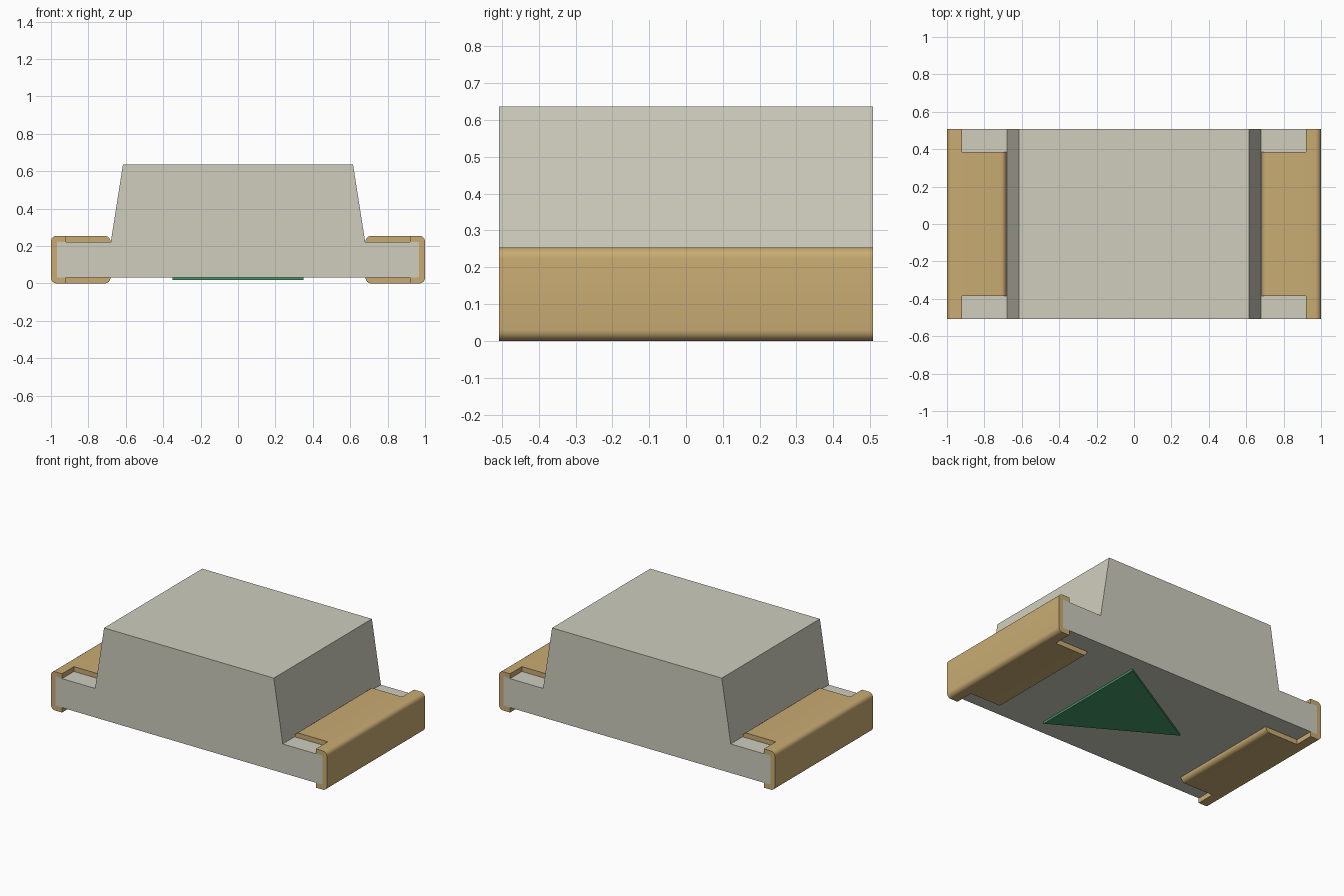
import bpy, bmesh
from math import sin, cos, pi, radians

if "Cube" in bpy.data.objects:
    bpy.data.objects.remove(bpy.data.objects["Cube"])

HALF_Y = 0.508


def material(name, rgb):
    m = bpy.data.materials.new(name)
    m.diffuse_color = (*rgb, 1)
    m.use_nodes = True
    m.node_tree.nodes["Principled BSDF"].inputs["Base Color"].default_value = m.diffuse_color
    return m


def add_object(name, bm, mat=None):
    bmesh.ops.recalc_face_normals(bm, faces=bm.faces)
    me = bpy.data.meshes.new(name)
    bm.to_mesh(me)
    bm.free()
    ob = bpy.data.objects.new(name, me)
    bpy.context.collection.objects.link(ob)
    if mat:
        me.materials.append(mat)
    return ob


def prism(name, points, offset, mat):
    """Extrude a closed outline of 3D points along an offset."""
    bm = bmesh.new()
    face = bm.faces.new([bm.verts.new(p) for p in points])
    out = bmesh.ops.extrude_face_region(bm, geom=[face])["geom"]
    bmesh.ops.translate(bm, vec=offset,
                        verts=[v for v in out if isinstance(v, bmesh.types.BMVert)])
    return add_object(name, bm, mat)


def arc(cx, cz, r, start, steps=6):
    """Quarter circle, counter-clockwise from a start angle in degrees."""
    return [(cx + r * cos(radians(start) + pi / 2 * i / steps),
             cz + r * sin(radians(start) + pi / 2 * i / steps))
            for i in range(steps + 1)]


body_mat = material("pale_resin", (0.62, 0.61, 0.51))
metal_mat = material("gold_plating", (0.58, 0.41, 0.17))
green_mat = material("green_mark", (0.06, 0.31, 0.14))

# Body: base slab with the tapered block on top, one continuous section
right = [(0.968, 0.032), (0.968, 0.222), (0.68, 0.222), (0.615, 0.636)]
section = right + [(-x, z) for x, z in reversed(right)]
prism("body", [(x, -HALF_Y, z) for x, z in section], (0, 2 * HALF_Y, 0), body_mat)

# Terminals: rounded C sections wrapped around each end
T, H, R, INNER = 0.032, 0.254, 0.03, 0.682
profile = (arc(1 - R, R, R, 270) + arc(1 - R, H - R, R, 0)
           + arc(INNER + R, H - R, R, 90)
           + [(INNER, H - T), (1 - T, H - T), (1 - T, T), (INNER, T)]
           + arc(INNER + R, R, R, 180))


def terminal(name, side):
    ob = prism(name, [(side * x, -HALF_Y, z) for x, z in profile],
               (0, 2 * HALF_Y, 0), metal_mat)
    # Corner notches in the upper and lower flanges
    bm = bmesh.new()
    for s in (-1, 1):
        vs = bmesh.ops.create_cube(bm, size=1)["verts"]
        bmesh.ops.scale(bm, vec=(0.32, 0.2, 0.6), verts=vs)
        bmesh.ops.translate(bm, vec=(side * 0.76, s * 0.485, 0.12), verts=vs)
    cutter = add_object(name + "_cutter", bm)
    cutter.hide_render = True
    mod = ob.modifiers.new("notches", 'BOOLEAN')
    mod.operation, mod.solver, mod.object = 'DIFFERENCE', 'EXACT', cutter
    bpy.ops.object.select_all(action='DESELECT')
    bpy.context.view_layer.objects.active = ob
    ob.select_set(True)
    bpy.ops.object.modifier_apply(modifier=mod.name)
    bpy.data.objects.remove(cutter)
    bpy.ops.object.shade_smooth_by_angle(angle=radians(30))


terminal("right_terminal", 1)
terminal("left_terminal", -1)

# Polarity triangle on the underside
prism("polarity_mark", [(0.35, 0.404, 0.018), (0.35, -0.404, 0.018), (-0.35, 0, 0.018)],
      (0, 0, 0.016), green_mat)
